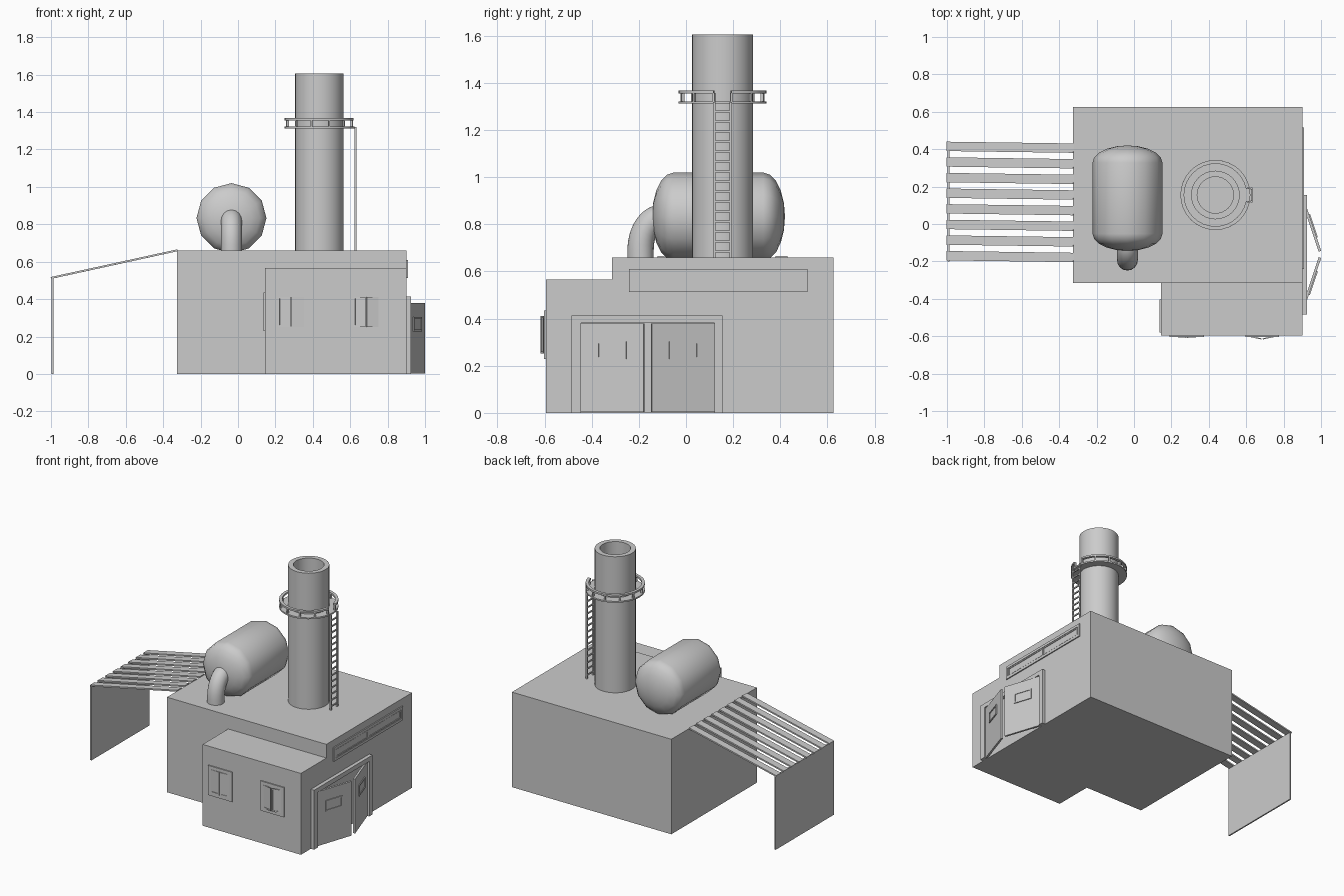
import bpy, bmesh
from math import pi, sin, cos, radians, atan2, hypot
from mathutils import Matrix, Vector

if "Cube" in bpy.data.objects:
    bpy.data.objects.remove(bpy.data.objects["Cube"])


def finish(name, bm, smooth=None):
    bmesh.ops.recalc_face_normals(bm, faces=bm.faces)
    me = bpy.data.meshes.new(name)
    bm.to_mesh(me)
    bm.free()
    ob = bpy.data.objects.new(name, me)
    bpy.context.collection.objects.link(ob)
    if smooth:
        bpy.ops.object.select_all(action='DESELECT')
        ob.select_set(True)
        bpy.context.view_layer.objects.active = ob
        bpy.ops.object.shade_smooth_by_angle(angle=radians(smooth))
    return ob


def boxes(name, spans, M=Matrix()):
    """One object from (x0, x1, y0, y1, z0, z1) spans."""
    bm = bmesh.new()
    for x0, x1, y0, y1, z0, z1 in spans:
        m = Matrix.Translation(((x0 + x1) / 2, (y0 + y1) / 2, (z0 + z1) / 2))
        s = Matrix.Diagonal((x1 - x0, y1 - y0, z1 - z0, 1))
        bmesh.ops.create_cube(bm, size=1, matrix=M @ m @ s)
    return finish(name, bm)


def lathe(name, profile, n, M, smooth=40):
    """Revolve (radius, height) points about local z."""
    bm = bmesh.new()
    vs = [bm.verts.new((r, 0, z)) for r, z in profile]
    es = [bm.edges.new(p) for p in zip(vs, vs[1:])]
    bmesh.ops.spin(bm, geom=vs + es, cent=(0, 0, 0), axis=(0, 0, 1),
                   angle=2 * pi, steps=n, use_duplicate=False)
    bmesh.ops.remove_doubles(bm, verts=bm.verts, dist=1e-5)
    bm.transform(M)
    return finish(name, bm, smooth)


def place(x, y, z, deg=0):
    return Matrix.Translation((x, y, z)) @ Matrix.Rotation(radians(deg), 4, 'Z')


def framed(name, x0, x1, z0, z1, b, out, M, pane=0.002):
    """Four frame bars round a thin pane, facing local -y."""
    boxes(name, [(x0, x0 + b, -out, 0, z0, z1), (x1 - b, x1, -out, 0, z0, z1),
                 (x0 + b, x1 - b, -out, 0, z0, z0 + b),
                 (x0 + b, x1 - b, -out, 0, z1 - b, z1),
                 (x0 + b, x1 - b, -pane, 0, z0 + b, z1 - b)], M)


# Buildings
boxes("main_building", [(-0.325, 0.90, -0.315, 0.625, 0, 0.66)])
boxes("annex", [(0.145, 0.90, -0.595, -0.315, 0, 0.565)])

# Chimney with open top
CX, CY = 0.435, 0.155
lathe("chimney", [(0.13, 0.65), (0.13, 1.605), (0.097, 1.605), (0.097, 0.7), (0, 0.7)],
      32, place(CX, CY, 0))

# Walkway ring, broken handrail and posts
lathe("walkway", [(0.125, 1.312), (0.187, 1.312), (0.187, 1.322), (0.125, 1.322)],
      32, place(CX, CY, 0))
bm = bmesh.new()
gap, steps, prev = radians(12), 30, None
for i in range(steps + 1):
    a = gap + (2 * pi - 2 * gap) * i / steps
    sec = [bm.verts.new((CX + r * cos(a), CY + r * sin(a), z))
           for r, z in ((0.167, 1.355), (0.187, 1.355), (0.187, 1.367), (0.167, 1.367))]
    if prev:
        for k in range(4):
            j = (k + 1) % 4
            bm.faces.new((prev[k], prev[j], sec[j], sec[k]))
    if i in (0, steps):
        bm.faces.new(sec)
    prev = sec
finish("handrail", bm, 30)
for i in range(12):
    a = gap + (2 * pi - 2 * gap) * i / 11
    boxes(f"handrail_post_{i}", [(0.171, 0.183, -0.005, 0.005, 1.32, 1.357)],
          place(CX, CY, 0) @ Matrix.Rotation(a, 4, 'Z'))

# Ladder
boxes("ladder", [(0.624, 0.634, y - 0.005, y + 0.005, 0.66, 1.32) for y in (0.12, 0.19)]
      + [(0.625, 0.633, 0.12, 0.19, z, z + 0.009)
         for z in (0.68 + 0.0425 * i for i in range(15))])

# Tank lying along y with domed ends
R, D = 0.187, 0.092
dome = [(R * cos(t), D * sin(t)) for t in (pi / 2 * i / 5 for i in range(6))]
dome[-1] = (0, D)
prof = [(r, -0.19 - h) for r, h in reversed(dome)] + [(r, 0.19 + h) for r, h in dome]
lathe("tank", prof, 12, Matrix.Translation((-0.035, 0.138, 0.833))
      @ Matrix.Rotation(-pi / 2, 4, 'X'), 35)

# Elbow pipe from tank to roof
bm = bmesh.new()
path = [(-0.08, 0.828, 0)]
path += [(-0.105 - 0.088 * sin(t), 0.69 + 0.138 * cos(t), t)
         for t in (pi / 2 * i / 8 for i in range(9))] + [(-0.193, 0.65, pi / 2)]
prev = None
for y, z, t in path:
    ring = []
    for k in range(16):
        a = 2 * pi * k / 16
        o = 0.056 * cos(a)
        ring.append(bm.verts.new((-0.035 + 0.056 * sin(a), y - o * sin(t), z + o * cos(t))))
    if prev:
        for k in range(16):
            j = (k + 1) % 16
            bm.faces.new((prev[k], prev[j], ring[j], ring[k]))
    prev = ring
finish("elbow_pipe", bm, 40)

# Slatted lean-to roof and its end wall
rise = atan2(0.148, 0.677)
for i in range(8):
    M = (place(-1.0, 0.415 - 0.0835 * i, 0.511, -0.8)
         @ Matrix.Rotation(-rise, 4, 'Y'))
    boxes(f"roof_slat_{i}", [(0, hypot(0.148, 0.677), -0.025, 0.025, -0.003, 0.007)], M)
boxes("lean_to_wall", [(-0.996, -0.986, -0.2, 0.438, 0, 0.512)])

# Annex windows: frame and two leaves ajar
for name, M, w, ajar in (("front_window_left", place(0.283, -0.595, 0.332), 0.185, 4),
                         ("front_window_right", place(0.685, -0.595, 0.332), 0.18, 12),
                         ("side_window", place(0.145, -0.492, 0.332, -90), 0.175, 0)):
    h, leaf = w / 2, w / 2 - 0.024
    framed(name + "_frame", -h, h, -0.103, 0.103, 0.024, 0.008, M)
    for s in (-1, 1):
        L = M @ place(s * leaf, -0.003, 0, s * ajar)
        a, b = sorted((0, -s * (leaf - 0.001)))
        framed(f"{name}_leaf_{'right' if s > 0 else 'left'}", a, b, -0.08, 0.08,
               0.009, 0.006, L, 0.003)

# Long high window on the right side
M = place(0.90, 0.137, 0.562, 90)
framed("long_window_frame", -0.378, 0.378, -0.048, 0.048, 0.018, 0.008, M)
for s in (-1, 1):
    a, b = sorted((s * 0.002, s * 0.355))
    framed(f"long_window_pane_{'back' if s > 0 else 'front'}", a, b, -0.028, 0.028,
           0.008, 0.007, M, 0.003)

# Door surround and two leaves standing ajar
boxes("door_frame", [(0.90, 0.925, -0.485, -0.445, 0, 0.413),
                     (0.90, 0.925, 0.12, 0.155, 0, 0.413),
                     (0.90, 0.925, -0.445, 0.12, 0.382, 0.413)])
for name, y, s in (("front_door", -0.445, 1), ("back_door", 0.12, -1)):
    M = place(0.90, y, 0, 90 - s * 18.5)
    a, b = sorted((0, s * 0.282))
    boxes(name, [(a, b, -0.012, 0.002, 0.003, 0.38)], M)
    a, b = sorted((s * 0.075, s * 0.207))
    framed(name + "_window", a, b, 0.228, 0.303, 0.009, 0.006, M @ place(0, -0.012, 0))
